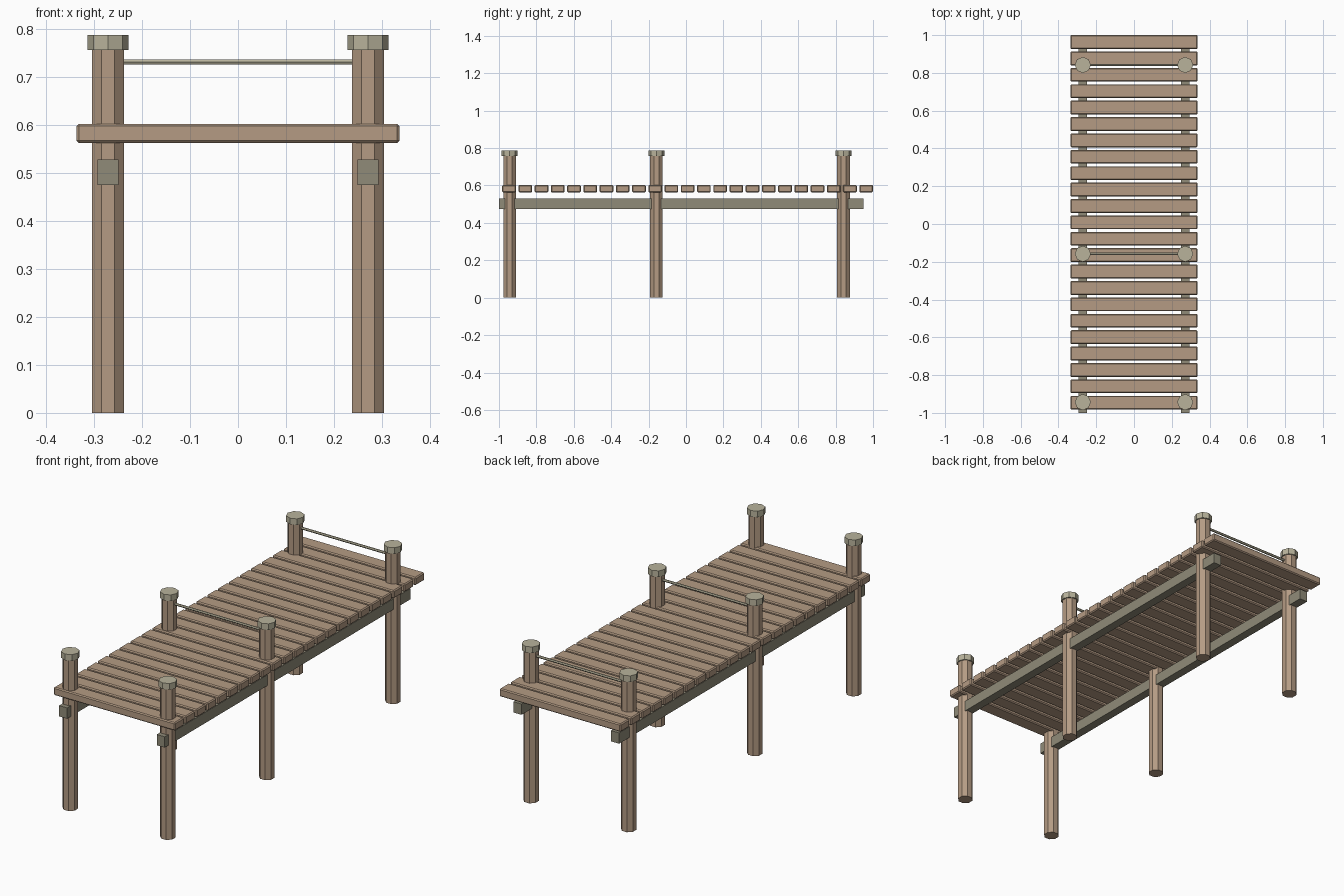
import bpy
from math import radians, cos, pi

if "Cube" in bpy.data.objects:
    bpy.data.objects.remove(bpy.data.objects["Cube"])


def material(name, rgb):
    m = bpy.data.materials.new(name)
    m.diffuse_color = (*rgb, 1)
    m.use_nodes = True
    m.node_tree.nodes["Principled BSDF"].inputs["Base Color"].default_value = m.diffuse_color
    return m


wood = material("wood", (0.46, 0.33, 0.23))
beam_mat = material("weathered_wood", (0.28, 0.26, 0.19))
cap_mat = material("cap_wood", (0.48, 0.45, 0.33))


def box(name, centre, size, mat, bevel=0):
    bpy.ops.mesh.primitive_cube_add(size=1, location=centre)
    ob = bpy.context.object
    ob.name = name
    ob.scale = size
    bpy.ops.object.transform_apply(location=False, rotation=False, scale=True)
    ob.data.materials.append(mat)
    if bevel:
        mod = ob.modifiers.new("edge_bevel", 'BEVEL')
        mod.width = bevel
        mod.segments = 1
    return ob


def cylinder(name, centre, radius, length, sides, mat, rot=(0, 0, 0)):
    bpy.ops.mesh.primitive_cylinder_add(vertices=sides, radius=radius, depth=length,
                                        location=centre, rotation=rot)
    ob = bpy.context.object
    ob.name = name
    ob.data.materials.append(mat)
    return ob


# Deck planks
COUNT, FIRST, LAST = 23, -0.946, 0.9635
for i in range(COUNT):
    y = FIRST + (LAST - FIRST) * i / (COUNT - 1)
    box("deck_plank", (0, y, 0.583), (0.674, 0.073, 0.04), wood, 0.005)

POST_X = 0.271
POST_Y = {"front": -0.943, "middle": -0.158, "back": 0.842}

for side, x in (("left", -POST_X), ("right", POST_X)):
    # Long support beam through the posts
    box(f"{side}_beam", (x, -0.0255, 0.502), (0.044, 1.949, 0.054), beam_mat)
    # Octagonal posts (flat side forward) and their caps (corner forward)
    for row, y in POST_Y.items():
        cylinder(f"{row}_{side}_post", (x, y, 0.385), 0.0335 / cos(pi / 8), 0.77, 8,
                 wood, (0, 0, radians(22.5)))
        cylinder(f"{row}_{side}_cap", (x, y, 0.7725), 0.0425, 0.031, 8, cap_mat)

# Thin rails across the middle and back post pairs
for row in ("middle", "back"):
    cylinder(f"{row}_rail", (0, POST_Y[row], 0.732), 0.0063, 2 * POST_X, 6,
             cap_mat, (0, radians(90), 0))
